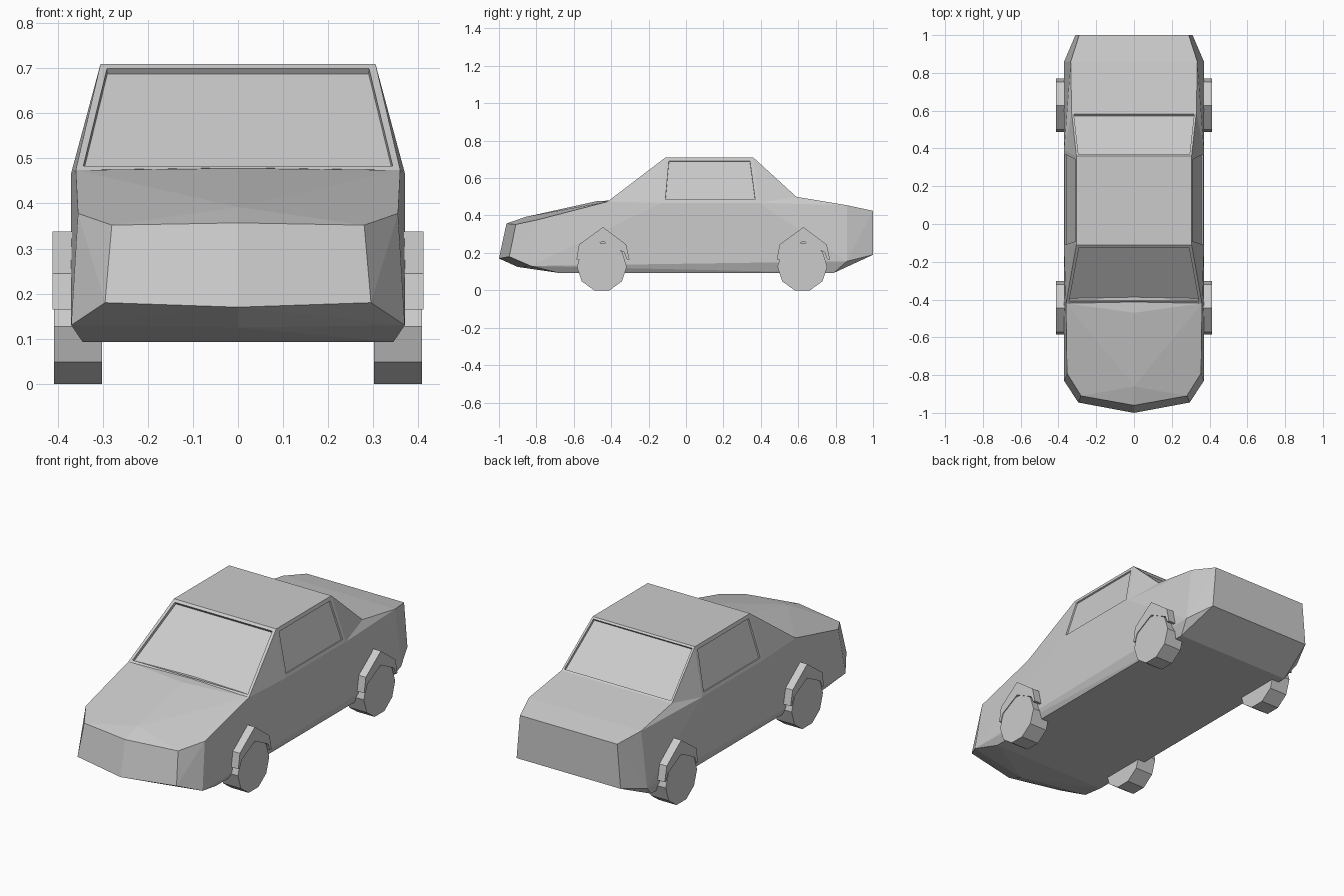
import bpy, bmesh
from mathutils import Vector
from math import radians, pi

cube = bpy.data.objects.get("Cube")
if cube:
    bpy.data.objects.remove(cube, do_unlink=True)

# One flat grey paint for everything
grey = bpy.data.materials.new("plain grey")
grey.use_nodes = True
colour = (0.6, 0.6, 0.6, 1)
grey.diffuse_color = colour
grey.node_tree.nodes["Principled BSDF"].inputs["Base Color"].default_value = colour


def finish(bm, name):
    bmesh.ops.recalc_face_normals(bm, faces=bm.faces)
    mesh = bpy.data.meshes.new(name)
    bm.to_mesh(mesh)
    bm.free()
    mesh.materials.append(grey)
    obj = bpy.data.objects.new(name, mesh)
    bpy.context.collection.objects.link(obj)
    return obj


def hull(points):
    """Symmetric faceted solid around the given right-half points."""
    bm = bmesh.new()
    for x, y, z in points:
        for side in ((1, -1) if x else (1,)):
            bm.verts.new((side * x, y, z))
    found = bmesh.ops.convex_hull(bm, input=bm.verts[:])
    spare = {g for g in found["geom_interior"] + found["geom_unused"]
             if isinstance(g, bmesh.types.BMVert)}
    bmesh.ops.delete(bm, geom=list(spare), context="VERTS")
    bmesh.ops.dissolve_limit(bm, angle_limit=radians(1), verts=bm.verts[:], edges=bm.edges[:])
    bmesh.ops.recalc_face_normals(bm, faces=bm.faces)
    return bm


def recess(bm, direction, frame, depth):
    """Sink a window pane into the face that best faces a direction."""
    aim = Vector(direction).normalized()
    face = max(bm.faces, key=lambda f: f.normal.dot(aim))
    bmesh.ops.inset_individual(bm, faces=[face], thickness=frame)
    bmesh.ops.inset_individual(bm, faces=[face], thickness=0.001, depth=-depth)


def prism(name, outline, x0, x1):
    """Extrude a (y, z) outline sideways from x0 to x1."""
    bm = bmesh.new()
    face = bm.faces.new([bm.verts.new((x0, y, z)) for y, z in outline])
    made = bmesh.ops.extrude_face_region(bm, geom=[face])["geom"]
    bmesh.ops.translate(bm, vec=(x1 - x0, 0, 0),
                        verts=[g for g in made if isinstance(g, bmesh.types.BMVert)])
    return finish(bm, name)


# Lower body: nose, hood, belt line, tail and underside
lower = hull([
    (0, -1, .17), (.295, -.945, .18), (.28, -.91, .352), (0, -.96, .357),
    (.37, -.83, .13), (.355, -.79, .378), (0, -.9, .125), (.345, -.68, .093),
    (0, -.86, .392), (0, -.47, .478), (.36, -.42, .474),
    (.37, -.13, .468), (.37, .39, .468), (.33, .59, .5),
    (.335, .86, .455), (.29, 1, .425), (.31, 1, .19),
    (.37, .86, .155), (.345, .79, .093)])
finish(lower, "lower_body")

# Cabin with sunken glass
cabin = hull([
    (.305, -.11, .71), (.305, .36, .71), (.37, -.13, .468),
    (.37, .39, .468), (.36, -.42, .474), (.33, .59, .5)])
recess(cabin, (0, -.6, .8), .022, .015)
recess(cabin, (0, .67, .74), .016, .012)
for side in (1, -1):
    recess(cabin, (side, 0, .27), .027, .008)
finish(cabin, "cabin")

# Ten-sided wheels and angular wheel arches
outer = [(-.142, .165), (-.128, .245), (0, .338), (.124, .245), (.142, .165)]
inner = [(.128, .165), (.113, .203), (0, .262), (-.113, .203), (-.128, .165)]
for end, y in (("front", -.45), ("rear", .622)):
    for name, side in (("left", 1), ("right", -1)):
        bm = bmesh.new()
        bmesh.ops.create_cone(bm, cap_ends=True, segments=10, radius1=.1335,
                              radius2=.1335, depth=.106)
        wheel = finish(bm, f"{end}_{name}_wheel")
        wheel.rotation_euler = (0, pi / 2, 0)
        if max(abs(v.co.y) for v in wheel.data.vertices) > .133:
            pass
        else:
            wheel.rotation_euler = (pi / 2, 0, pi / 2)
        wheel.location = (side * .355, y, .127)
        arch = [(y + .006 + a, z) for a, z in outer + inner]
        prism(f"{end}_{name}_arch", arch, side * .33, side * .412)
